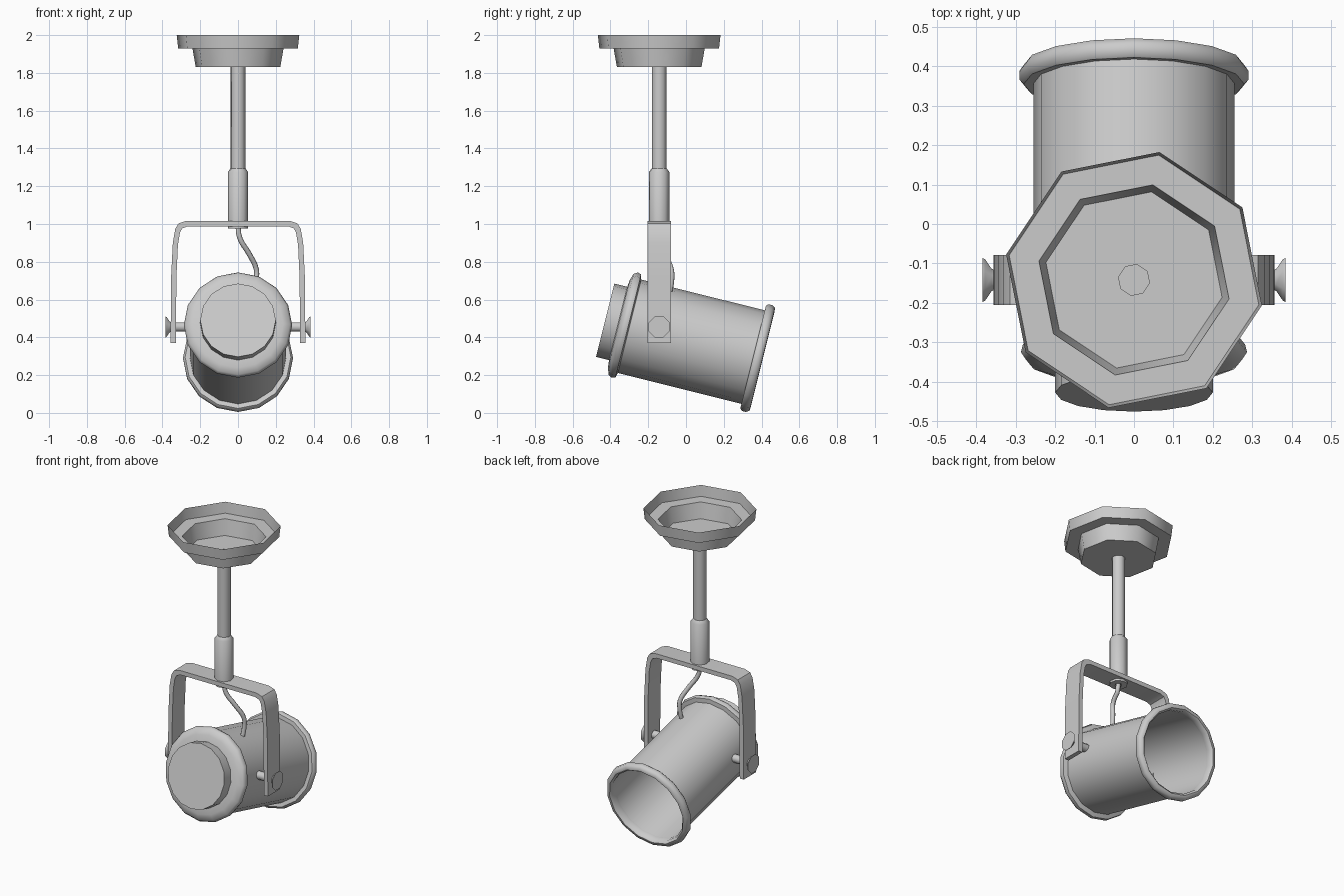
import bpy, bmesh, math
from mathutils import Matrix, Vector

if "Cube" in bpy.data.objects:
    bpy.data.objects.remove(bpy.data.objects["Cube"])

STEM_Y = -0.142          # vertical axis of the mount


def finish(name, bm, angle):
    bmesh.ops.recalc_face_normals(bm, faces=bm.faces)
    me = bpy.data.meshes.new(name)
    bm.to_mesh(me)
    bm.free()
    ob = bpy.data.objects.new(name, me)
    bpy.context.collection.objects.link(ob)
    bpy.ops.object.select_all(action='DESELECT')
    ob.select_set(True)
    bpy.context.view_layer.objects.active = ob
    bpy.ops.object.shade_smooth_by_angle(angle=math.radians(angle))
    return ob


def revolve(name, profile, sides, matrix, phase=0.0, cap=False, closed=False):
    """Turn (radius, height) points around local z; cap closes the first ring."""
    bm = bmesh.new()
    rings = []
    for r, h in profile:
        rings.append([bm.verts.new(matrix @ Vector((
            r * math.cos(phase + 2 * math.pi * i / sides),
            r * math.sin(phase + 2 * math.pi * i / sides), h)))
            for i in range(sides)])
    pairs = list(zip(rings, rings[1:]))
    if closed:
        pairs.append((rings[-1], rings[0]))
    for a, b in pairs:
        for i in range(sides):
            j = (i + 1) % sides
            bm.faces.new((a[i], a[j], b[j], b[i]))
    if cap:
        bm.faces.new(rings[0])
    return finish(name, bm, 50)


# Ceiling canopy: open dish whose floor has a hole for the stem
mount = Matrix.Translation((0, STEM_Y, 0))
turn = math.radians(33.75)
revolve("ceiling_canopy", [(0.04, 1.83), (0.228, 1.83), (0.246, 1.93),
                           (0.323, 1.93), (0.331, 2.0)], 8, mount, turn)

# Hollow stem and its lower sleeve
revolve("stem", [(0.04, 1.83), (0.04, 1.29)], 8, mount, turn)
revolve("stem_sleeve", [(0.04, 1.295), (0.055, 1.275), (0.055, 0.975),
                        (0.02, 0.975)], 8, mount, turn)

# Yoke: bent flat strip
outer = [(0.357, 0.37), (0.354, 0.72), (0.345, 0.9), (0.332, 0.975),
         (0.315, 1.003), (0.275, 1.016)]
inner = [(0.329, 0.37), (0.326, 0.72), (0.318, 0.89), (0.307, 0.955),
         (0.295, 0.977), (0.265, 0.988)]
bm = bmesh.new()
sections = []
path = list(zip(outer, inner))
path = [(o, i, 1) for o, i in path] + [(o, i, -1) for o, i in reversed(path)]
for o, i, s in path:
    sections.append([bm.verts.new((s * p[0], STEM_Y + dy, p[1]))
                     for p, dy in ((o, -0.063), (o, 0.063), (i, 0.063), (i, -0.063))])
for a, b in zip(sections, sections[1:]):
    for k in range(4):
        bm.faces.new((a[k], a[(k + 1) % 4], b[(k + 1) % 4], b[k]))
bm.faces.new(sections[0])
bm.faces.new(sections[-1])
finish("yoke", bm, 40)

# Pivot knobs on both sides
for side, label in ((1, "right"), (-1, "left")):
    m = Matrix.Translation((0, STEM_Y, 0.455)) @ Matrix.Rotation(side * math.pi / 2, 4, 'Y')
    revolve("pivot_knob_" + label, [(0.06, 0.384), (0.057, 0.378), (0.03, 0.361),
                                    (0.026, 0.345), (0.026, 0.245)],
            8, m, math.pi / 8, cap=True)

# Lamp can, tilted downwards: rear cap, rear ring, and open tube
tilt = Matrix.Translation((0, 0, 0.384)) @ Matrix.Rotation(math.radians(-104), 4, 'X')
revolve("lamp_can", [(0.2, -0.441), (0.2, -0.37), (0.24, -0.366), (0.275, -0.354),
                     (0.287, -0.335), (0.282, -0.315), (0.255, -0.308),
                     (0.255, 0.4)], 16, tilt, cap=True)

# Rolled front rim
revolve("front_rim", [(0.253, 0.368), (0.28, 0.366), (0.291, 0.378), (0.291, 0.4),
                      (0.28, 0.416), (0.262, 0.418), (0.25, 0.405)],
        16, tilt, closed=True)

# Power cable from sleeve to can
points = [(0.0, STEM_Y, 1.0), (0.008, -0.14, 0.93), (0.06, -0.11, 0.84),
          (0.097, -0.078, 0.76), (0.098, -0.075, 0.71), (0.09, -0.09, 0.62)]
cu = bpy.data.curves.new("power_cable", 'CURVE')
cu.dimensions = '3D'
cu.bevel_depth = 0.014
cu.bevel_resolution = 2
cu.resolution_u = 4
sp = cu.splines.new('BEZIER')
sp.bezier_points.add(len(points) - 1)
for bp, co in zip(sp.bezier_points, points):
    bp.co = co
    bp.handle_left_type = bp.handle_right_type = 'AUTO'
cable = bpy.data.objects.new("power_cable", cu)
bpy.context.collection.objects.link(cable)
